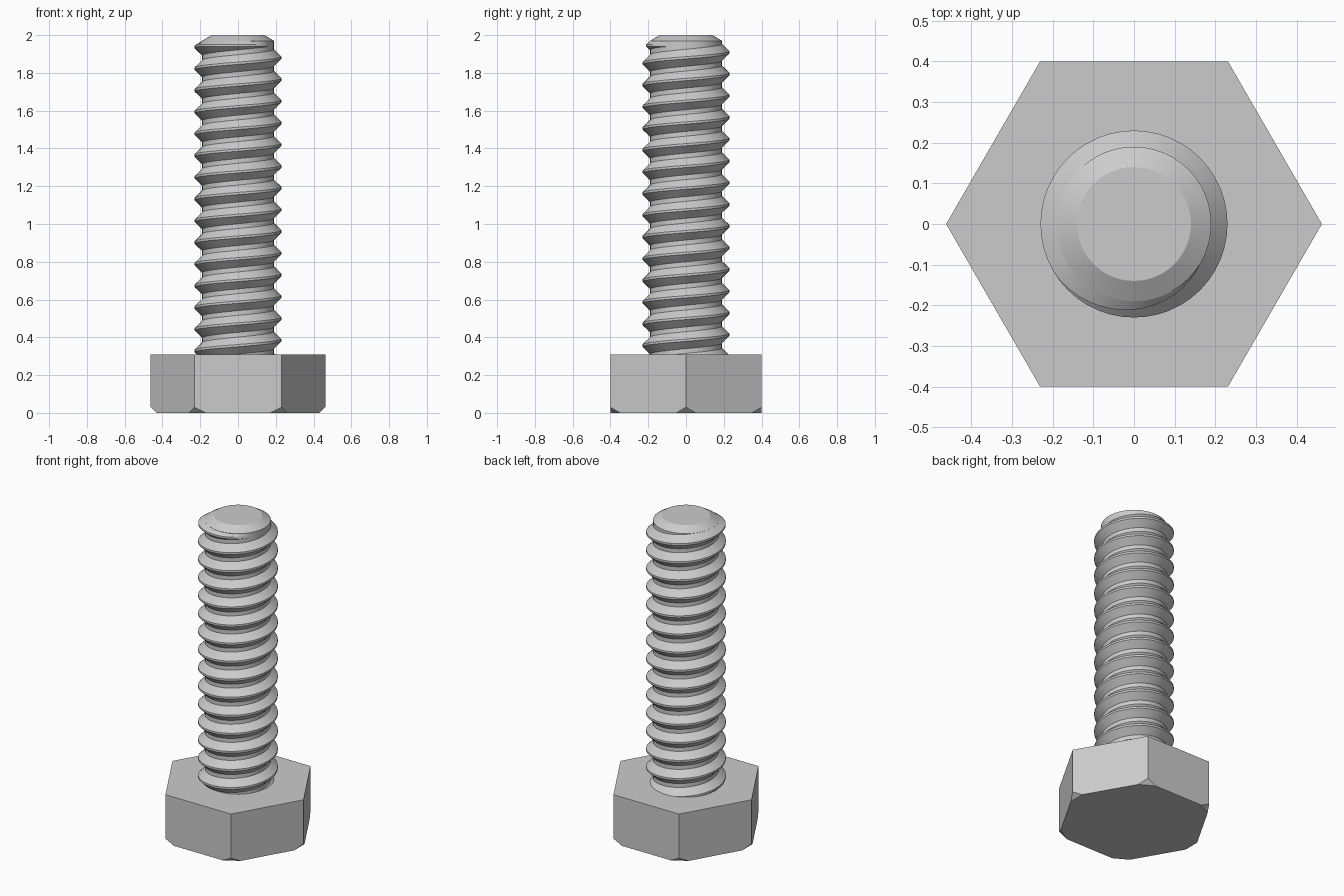
import bpy
import bmesh
import math

cube = bpy.data.objects.get("Cube")
if cube:
    bpy.data.objects.remove(cube, do_unlink=True)

# Bolt dimensions
HEAD_R, HEAD_H, CUT = 0.462, 0.31, 0.03
CORE_R, CREST_R, TIP_R = 0.19, 0.23, 0.14
SHOULDER_Z, TOP_Z = 1.97, 2.0
PITCH, STEPS = 0.115, 48
CREST_HALF, BASE_HALF = 0.006, 0.046
CREST_Z = 1.88  # height of the last crest on the +x side

steel = bpy.data.materials.new("steel grey")
steel.use_nodes = True
grey = (0.6, 0.6, 0.6, 1)
steel.diffuse_color = grey
steel.node_tree.nodes["Principled BSDF"].inputs["Base Color"].default_value = grey


def polar(r, a, z):
    return (r * math.cos(a), r * math.sin(a), z)


def finish(bm, name, smooth):
    bmesh.ops.recalc_face_normals(bm, faces=bm.faces)
    mesh = bpy.data.meshes.new(name)
    bm.to_mesh(mesh)
    bm.free()
    mesh.materials.append(steel)
    obj = bpy.data.objects.new(name, mesh)
    bpy.context.collection.objects.link(obj)
    if smooth:
        bpy.ops.object.select_all(action='DESELECT')
        obj.select_set(True)
        bpy.context.view_layer.objects.active = obj
        bpy.ops.object.shade_smooth_by_angle(angle=math.radians(30))
    return obj


# Hexagonal head with its lower corners cut off
bm = bmesh.new()
for i in range(6):
    a, b = i * math.pi / 3, (i + 1) * math.pi / 3
    bm.verts.new(polar(HEAD_R, a, HEAD_H))
    bm.verts.new(polar(HEAD_R, a, CUT))
    start = bm.verts.new(polar(HEAD_R, a, 0))
    end = bm.verts.new(polar(HEAD_R, b, 0))
    edge = end.co - start.co
    t = 2 * CUT / edge.length
    start.co += edge * t
    end.co -= edge * t
bmesh.ops.convex_hull(bm, input=bm.verts)
bmesh.ops.dissolve_limit(bm, angle_limit=0.01, verts=bm.verts, edges=bm.edges)
finish(bm, "hex_head", False)

# Shank core with a bevelled tip
bm = bmesh.new()
rings = []
for r, z in ((CORE_R, HEAD_H - 0.02), (CORE_R, SHOULDER_Z), (TIP_R, TOP_Z)):
    rings.append([bm.verts.new(polar(r, math.tau * i / STEPS, z)) for i in range(STEPS)])
for low, high in zip(rings, rings[1:]):
    for i in range(STEPS):
        j = (i + 1) % STEPS
        bm.faces.new((low[i], low[j], high[j], high[i]))
bm.faces.new(rings[-1])
bm.faces.new(rings[0][::-1])
finish(bm, "shank_core", True)

# Right-handed thread ridge that fades out below the tip
bm = bmesh.new()
FADE_START, FADE_END = math.radians(215), math.radians(335)
first = -15 * STEPS
last = round(FADE_END / math.tau * STEPS)
previous = None
for i in range(first, last + 1):
    a = math.tau * i / STEPS
    z = CREST_Z + PITCH * a / math.tau
    fade = min(1, max(0, (a - FADE_START) / (FADE_END - FADE_START)))
    crest = CREST_R - (CREST_R - CORE_R + 0.002) * fade
    root = CORE_R - 0.001 - 0.002 * fade
    low = z - BASE_HALF
    high = min(z + BASE_HALF, SHOULDER_Z)
    crest_z = min(z, 1.945)
    section = [bm.verts.new(polar(r, a, h)) for r, h in (
        (root, low), (crest, crest_z - CREST_HALF),
        (crest, crest_z + CREST_HALF), (root, high))]
    if previous:
        for k in range(3):
            bm.faces.new((previous[k], section[k], section[k + 1], previous[k + 1]))
    previous = section
finish(bm, "screw_thread", True)
